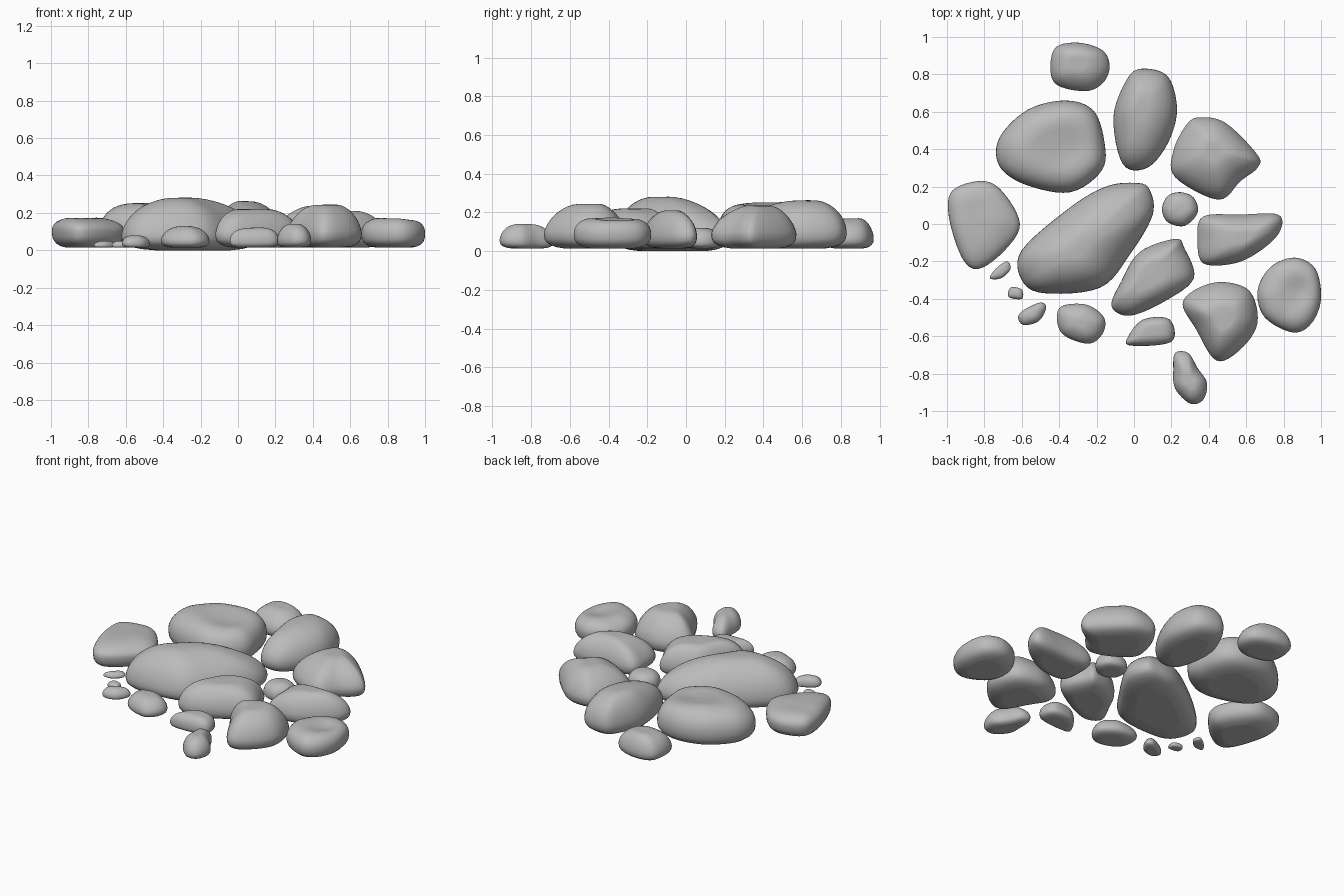
import bpy, bmesh, math
from mathutils import Vector, noise

cube = bpy.data.objects.get("Cube")
if cube:
    bpy.data.objects.remove(cube, do_unlink=True)

# One plain stone colour
COLOUR = (0.5, 0.5, 0.5, 1.0)
stone_grey = bpy.data.materials.new("stone_grey")
stone_grey.use_nodes = True
stone_grey.diffuse_color = COLOUR
stone_grey.node_tree.nodes["Principled BSDF"].inputs["Base Color"].default_value = COLOUR

STEPS = 6        # spline samples between outline points
TOP_RINGS = 12
LOW_RINGS = 5


def smooth_outline(points):
    """Closed spline through the outline points."""
    pts = [Vector(p) for p in points]
    count = len(pts)
    result = []
    for i in range(count):
        a, b, c, d = (pts[(i + k) % count] for k in (-1, 0, 1, 2))
        for s in range(STEPS):
            t = s / STEPS
            result.append(0.5 * (2 * b + (c - a) * t
                                 + (2 * a - 5 * b + 4 * c - d) * t ** 2
                                 + (3 * b - a - 3 * c + d) * t ** 3))
    return result


def stone(name, outline, peak, height, slope=1.0, crown=0.15, waist=0.32,
          base=0.014, dent=None, lump=0.05):
    """Loft a stone from its plan outline up to an off-centre peak.
    Slope: below one is boxy, above one is conical. Crown: share of flat top.
    Waist: level of the widest ring. Dent: a hollow at x, y with a depth."""
    rim = smooth_outline(outline)
    middle = sum(rim, Vector((0, 0))) / len(rim)
    peak = Vector(peak)
    size = max((p - middle).length for p in rim)
    belly = base + waist * (height - base)

    # Rings run from the flat underside, over the belly, to the crown
    rings = []
    for i in range(LOW_RINGS):
        a = math.radians(72) * (1 - i / LOW_RINGS)
        drop = (math.sin(a) / math.sin(math.radians(72))) ** 0.8
        rings.append((middle, math.cos(a) ** 0.5, belly - (belly - base) * drop))
    for i in range(TOP_RINGS + 1):
        a = math.pi / 2 * i / TOP_RINGS
        spread = crown + (1 - crown) * max(0, math.cos(a)) ** slope
        rings.append((peak, spread, belly + (height - belly) * math.sin(a) ** slope))

    bm = bmesh.new()

    def add(p, z):
        rise = max(0, (z - belly) / (height - belly))
        wobble = noise.noise(Vector((p.x, p.y, z)) * 2 / size + Vector((height * 40, 0, 0)))
        z += wobble * lump * size * rise * (1 - 0.6 * rise)
        if dent:
            away = (p - Vector(dent[:2])).length / (size * 0.4)
            z -= dent[2] * math.exp(-away * away) * rise
        return bm.verts.new((p.x, p.y, z))

    loops = [[add(centre.lerp(p, r), z) for p in rim] for centre, r, z in rings]
    n = len(rim)
    for low, high in zip(loops, loops[1:]):
        for i in range(n):
            j = (i + 1) % n
            bm.faces.new((low[i], low[j], high[j], high[i]))
    bm.faces.new(loops[0])
    tip = add(peak, height)
    for i in range(n):
        bm.faces.new((loops[-1][i], loops[-1][(i + 1) % n], tip))
    bmesh.ops.recalc_face_normals(bm, faces=bm.faces)
    for face in bm.faces:
        face.smooth = len(face.verts) < 5

    mesh = bpy.data.meshes.new(name)
    bm.to_mesh(mesh)
    bm.free()
    mesh.materials.append(stone_grey)
    obj = bpy.data.objects.new(name, mesh)
    bpy.context.collection.objects.link(obj)


# Large stones
stone("centre_long_stone",
      [(0, .22), (.08, .19), (.1, .05), (-.02, -.16), (-.18, -.34), (-.48, -.37),
       (-.6, -.3), (-.6, -.14), (-.34, .09), (-.15, .2)],
      peak=(-.31, -.14), height=.28, slope=1.1, waist=.25, base=0)
stone("back_left_round_stone",
      [(-.37, .66), (-.22, .61), (-.16, .45), (-.17, .29), (-.34, .17), (-.58, .21),
       (-.72, .31), (-.72, .46), (-.57, .61)],
      peak=(-.42, .42), height=.255, slope=.9, crown=.35, waist=.4, dent=(-.35, .4, .025))
stone("back_tall_stone",
      [(.04, .83), (.18, .79), (.23, .61), (.18, .43), (.07, .3), (-.06, .32),
       (-.11, .57), (-.04, .77)],
      peak=(.04, .63), height=.26, slope=1.05, crown=.2)
stone("back_right_stone",
      [(.35, .57), (.49, .54), (.66, .37), (.66, .3), (.57, .23), (.45, .13),
       (.22, .25), (.21, .39), (.28, .53)],
      peak=(.43, .39), height=.235, slope=1.2, crown=.2)
stone("left_flat_stone",
      [(-.81, .23), (-.7, .17), (-.61, 0), (-.69, -.14), (-.83, -.24), (-.92, -.18),
       (-.99, .04), (-.97, .18)],
      peak=(-.86, .04), height=.172, slope=.85, crown=.3, waist=.55)
stone("front_right_stone",
      [(.47, -.31), (.62, -.36), (.66, -.53), (.57, -.67), (.44, -.73), (.33, -.56),
       (.26, -.43), (.33, -.35)],
      peak=(.48, -.5), height=.243, slope=1.2, crown=.28)
stone("far_right_dished_stone",
      [(.86, -.18), (.97, -.24), (1, -.4), (.95, -.53), (.85, -.58), (.7, -.5),
       (.66, -.36), (.73, -.23)],
      peak=(.85, -.38), height=.175, slope=.85, crown=.3, waist=.45, dent=(.88, -.37, .025))

# Medium stones
stone("front_centre_stone",
      [(.22, -.08), (.27, -.13), (.32, -.29), (.17, -.41), (-.02, -.49), (-.12, -.44),
       (-.07, -.31), (.03, -.15)],
      peak=(.08, -.27), height=.22, slope=1.05, crown=.35)
stone("right_middle_stone",
      [(.37, .04), (.57, .05), (.77, .05), (.78, -.04), (.68, -.14), (.54, -.21),
       (.37, -.21), (.34, -.08)],
      peak=(.6, -.07), height=.21, slope=1.15, crown=.2)
stone("rear_stone",
      [(-.43, .93), (-.31, .97), (-.17, .93), (-.13, .84), (-.17, .75), (-.27, .71),
       (-.43, .76)],
      peak=(-.3, .87), height=.17, slope=1.1, crown=.25)

# Small stones
stone("front_tip_stone",
      [(.22, -.69), (.29, -.69), (.34, -.77), (.39, -.85), (.37, -.94), (.3, -.96),
       (.22, -.88), (.21, -.78)],
      peak=(.3, -.85), height=.14, slope=1.1, crown=.25)
stone("front_wedge_stone",
      [(.05, -.51), (.19, -.51), (.2, -.63), (-.02, -.65), (-.03, -.6)],
      peak=(.1, -.57), height=.12, slope=.9, crown=.3)
stone("front_left_stone",
      [(-.4, -.45), (-.26, -.43), (-.16, -.5), (-.17, -.59), (-.25, -.64), (-.39, -.58)],
      peak=(-.28, -.53), height=.13, slope=1.1)
stone("inner_round_stone",
      [(.25, .17), (.32, .14), (.34, .06), (.27, -.01), (.18, .01), (.15, .08), (.18, .15)],
      peak=(.25, .08), height=.12, slope=.9)

# Pebbles
stone("large_pebble",
      [(-.5, -.42), (-.47, -.45), (-.51, -.52), (-.59, -.54), (-.62, -.5), (-.59, -.46)],
      peak=(-.55, -.48), height=.08)
stone("small_pebble",
      [(-.66, -.34), (-.6, -.35), (-.6, -.4), (-.67, -.39)],
      peak=(-.63, -.37), height=.05)
stone("long_pebble",
      [(-.68, -.2), (-.66, -.24), (-.71, -.29), (-.77, -.29), (-.74, -.24)],
      peak=(-.71, -.25), height=.05)
